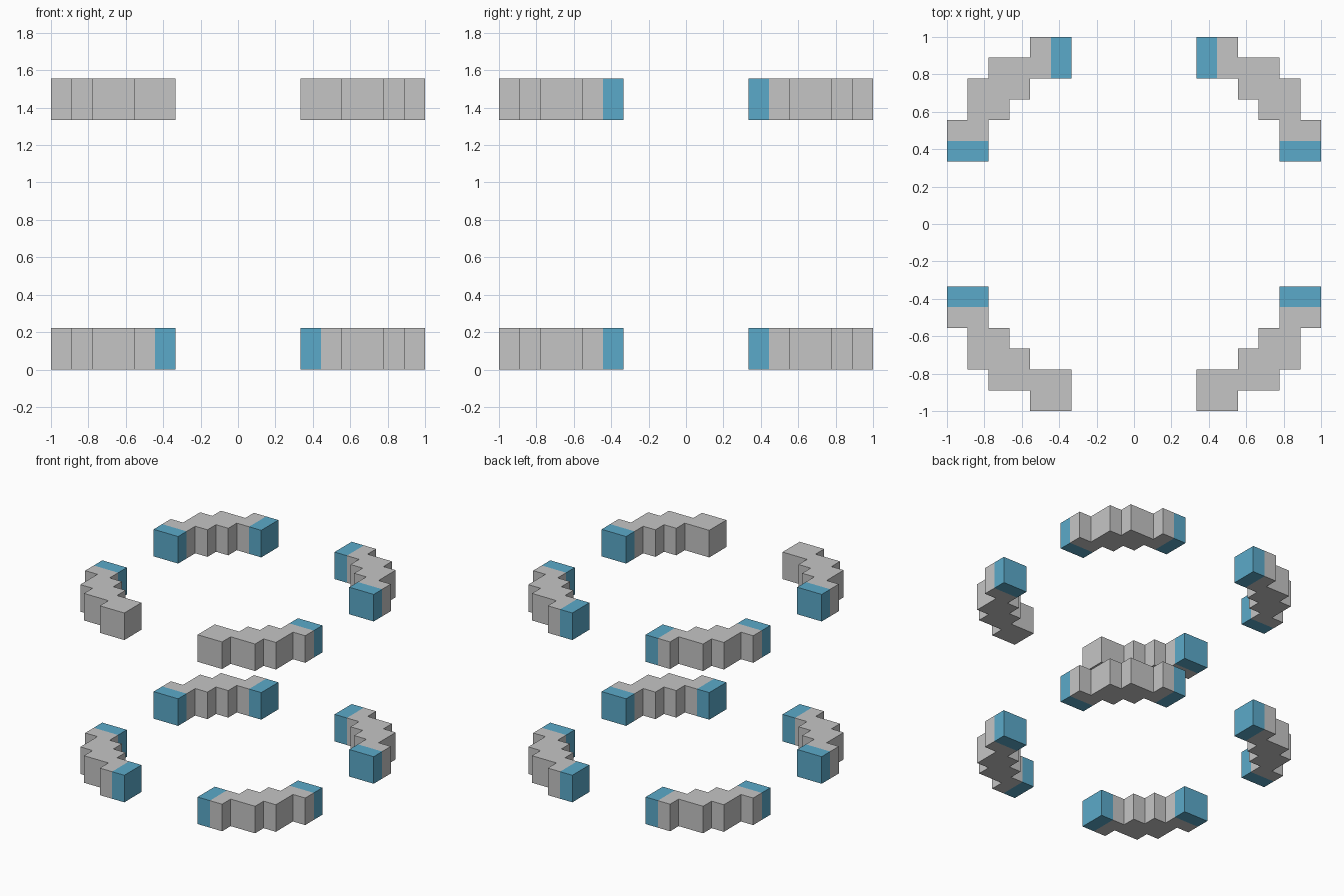
import bpy
import bmesh

if "Cube" in bpy.data.objects:
    bpy.data.objects.remove(bpy.data.objects["Cube"])

U = 1 / 9  # one block unit


def material(name, colour):
    m = bpy.data.materials.new(name)
    m.diffuse_color = (*colour, 1)
    m.use_nodes = True
    m.node_tree.nodes["Principled BSDF"].inputs["Base Color"].default_value = m.diffuse_color
    return m


grey = material("light grey", (0.56, 0.56, 0.56))
blue = material("sky blue", (0.105, 0.40, 0.585))

# Stepped corner outline in block units, with extra points where the end caps start
OUTLINE = [(3, 9), (4, 9), (5, 9), (5, 8), (7, 8), (7, 7), (8, 7), (8, 5),
           (9, 5), (9, 4), (9, 3), (7, 3), (7, 4), (7, 5), (6, 5), (6, 6),
           (5, 6), (5, 7), (4, 7), (3, 7)]
N = len(OUTLINE)
REGIONS = [[0, 1, 18, 19], list(range(1, 10)) + list(range(12, 19)), [9, 10, 11, 12]]


def stepped_corner(name, sx, sy, z, grey_front_end):
    bm = bmesh.new()
    low, high = [[bm.verts.new((sx * x * U, sy * y * U, h * U)) for x, y in OUTLINE]
                 for h in (z, z + 2)]
    for ring in (low, high):
        for region in REGIONS:
            bm.faces.new([ring[i] for i in region])
    for i in range(N):
        j = (i + 1) % N
        bm.faces.new((low[i], low[j], high[j], high[i]))
    bmesh.ops.recalc_face_normals(bm, faces=bm.faces)
    # Blue tips at both ends of the arc
    for f in bm.faces:
        c = f.calc_center_median()
        front_tip = abs(c.x) < 4 * U - 0.001 and not grey_front_end
        side_tip = abs(c.y) < 4 * U - 0.001
        f.material_index = 1 if front_tip or side_tip else 0
    mesh = bpy.data.meshes.new(name)
    bm.to_mesh(mesh)
    bm.free()
    mesh.materials.append(grey)
    mesh.materials.append(blue)
    bpy.context.collection.objects.link(bpy.data.objects.new(name, mesh))


# Lower and upper ring of four corners; the upper front ends stay grey
for level, z in (("lower", 0), ("upper", 12)):
    for side, sx in (("left", -1), ("right", 1)):
        for end, sy in (("front", -1), ("back", 1)):
            stepped_corner(f"{level}_{end}_{side}_corner", sx, sy, z,
                           level == "upper" and end == "front")
